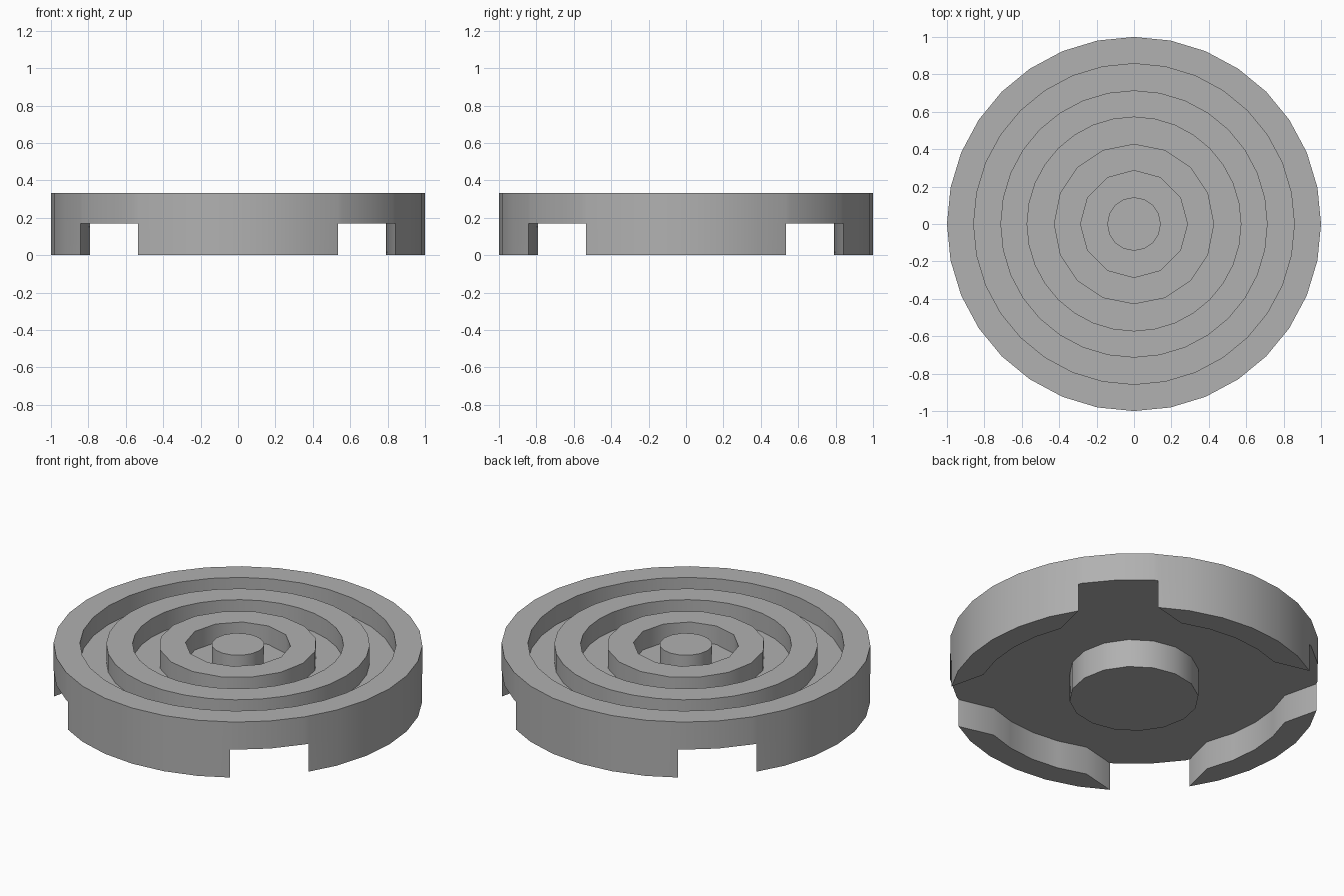
import bpy, bmesh
from math import sin, cos, radians, pi

if "Cube" in bpy.data.objects:
    bpy.data.objects.remove(bpy.data.objects["Cube"])

TOP, FLOOR, UNDER = 0.333, 0.222, 0.168
bm = bmesh.new()


def circle(r, n):
    return [(r * cos(2 * pi * i / n), r * sin(2 * pi * i / n)) for i in range(n)]


def polar(r, deg):
    return (r * cos(radians(deg)), r * sin(radians(deg)))


def wall(path, z0, z1):
    lo = [bm.verts.new((x, y, z0)) for x, y in path]
    hi = [bm.verts.new((x, y, z1)) for x, y in path]
    n = len(path)
    for i in range(n):
        j = (i + 1) % n
        bm.faces.new((lo[i], lo[j], hi[j], hi[i]))


def cap(z, *loops):
    # flat face bounded by the first loop, with the others as holes
    edges = []
    for loop in loops:
        vs = [bm.verts.new((x, y, z)) for x, y in loop]
        edges += [bm.edges.new((vs[i - 1], vs[i])) for i in range(len(vs))]
    bmesh.ops.triangle_fill(bm, edges=edges, use_beauty=True, normal=(0, 0, 1))


# Four curved legs, with notches between them at the diagonals
outline, underside = [], []
end = (0.842, 0.535)
for k in range(4):
    def turn(p):
        a = k * pi / 2
        return (p[0] * cos(a) - p[1] * sin(a), p[0] * sin(a) + p[1] * cos(a))
    steps = [-22.5, -11.25, 0, 11.25, 22.5]
    start, stop = turn((end[0], -end[1])), turn(end)
    outer = [start] + [turn(polar(1, a)) for a in steps] + [stop]
    inner = [turn(polar(0.857, a)) for a in steps]
    notch = [turn(polar(1, a)) for a in (33.75, 45, 56.25)]
    leg = outer + inner[::-1]
    wall(leg, 0, UNDER)
    cap(0, leg)
    outline += outer + notch
    underside += [start] + inner + [stop] + notch

# Outer rim wall, underside and central foot
wall(outline, UNDER, TOP)
foot = circle(0.35, 16)
cap(UNDER, underside, foot)
wall(foot, 0, UNDER)
cap(0, foot)

# Concentric ridges and grooves on top
rings = [circle(r / 7, n) for r, n in
         ((1, 16), (2, 12), (3, 16), (4, 32), (5, 32), (6, 32))] + [outline]
cap(TOP, rings[0])
for i, ring in enumerate(rings[:-1]):
    wall(ring, FLOOR, TOP)
    cap(FLOOR if i % 2 == 0 else TOP, rings[i + 1], ring)

bmesh.ops.remove_doubles(bm, verts=bm.verts, dist=0.0005)
bmesh.ops.recalc_face_normals(bm, faces=bm.faces)
mesh = bpy.data.meshes.new("ridged_disc")
bm.to_mesh(mesh)
bm.free()

# Dark grey finish
grey = bpy.data.materials.new("dark_grey")
grey.diffuse_color = (0.44, 0.44, 0.44, 1)
grey.use_nodes = True
grey.node_tree.nodes["Principled BSDF"].inputs["Base Color"].default_value = grey.diffuse_color
mesh.materials.append(grey)

disc = bpy.data.objects.new("ridged_disc", mesh)
bpy.context.collection.objects.link(disc)
bpy.context.view_layer.objects.active = disc
disc.select_set(True)
bpy.ops.object.shade_smooth_by_angle(angle=radians(32))
